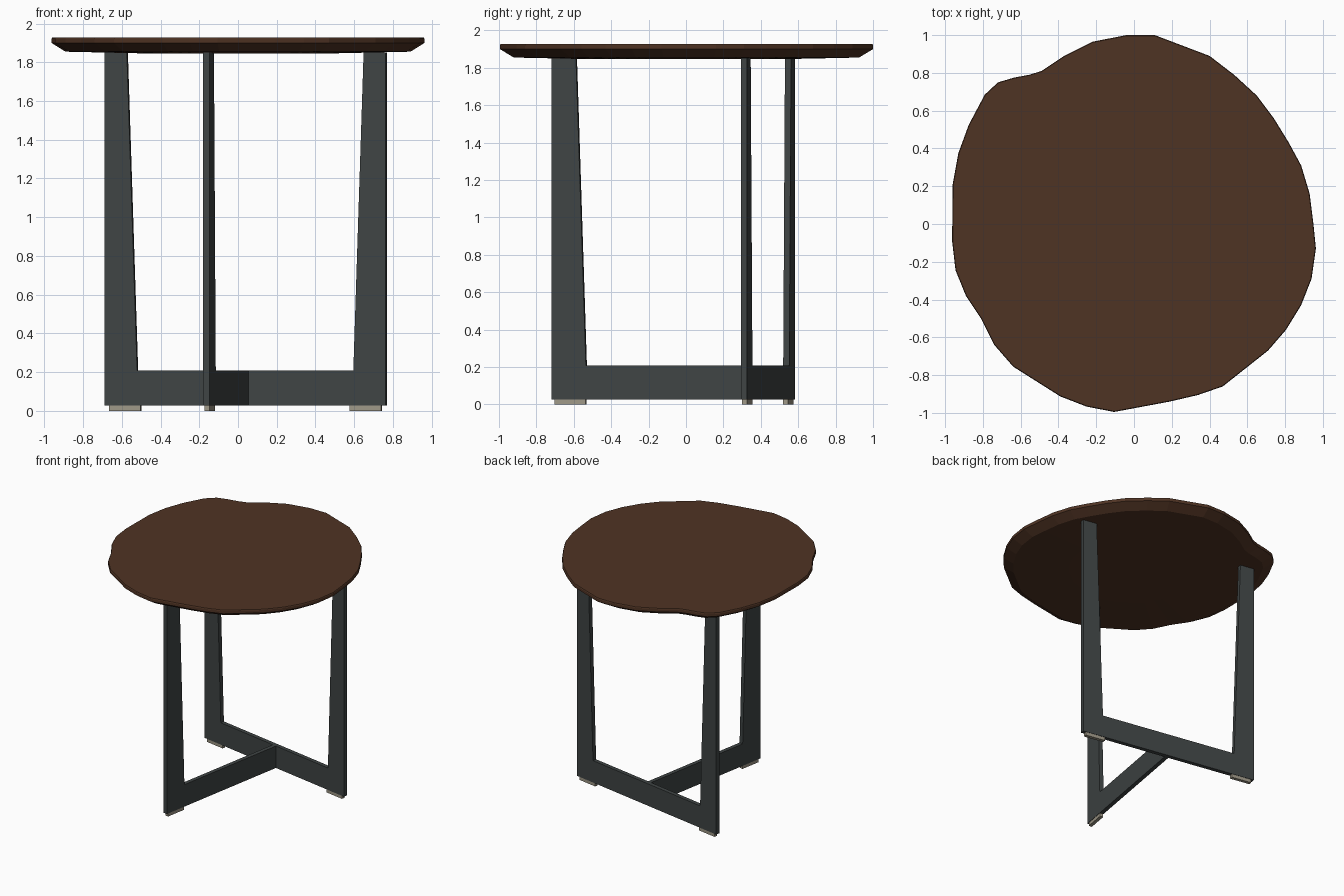
import bpy, bmesh, math
from mathutils import Vector, Matrix

if "Cube" in bpy.data.objects:
    bpy.data.objects.remove(bpy.data.objects["Cube"])

A = math.radians(10)                      # frame is turned about z
CENTRE = Matrix.Translation((0.04, 0.4375, 0)) @ Matrix.Rotation(-A, 4, 'Z')
T = 0.033                                 # steel plate thickness
Z0, ZR, Z1 = 0.027, 0.208, 1.852          # frame bottom, rail top, leg top


def material(name, rgb):
    m = bpy.data.materials.new(name)
    m.diffuse_color = (*rgb, 1)
    m.use_nodes = True
    m.node_tree.nodes["Principled BSDF"].inputs["Base Color"].default_value = m.diffuse_color
    return m


wood = material("dark_wood", (0.078, 0.033, 0.017))
steel = material("charcoal_steel", (0.05, 0.058, 0.058))
pad = material("beige_pad", (0.34, 0.31, 0.24))


def finish(name, bm, mat):
    bmesh.ops.recalc_face_normals(bm, faces=bm.faces)
    me = bpy.data.meshes.new(name)
    bm.to_mesh(me)
    bm.free()
    me.materials.append(mat)
    ob = bpy.data.objects.new(name, me)
    bpy.context.collection.objects.link(ob)
    return ob


def plate(name, profile, thick, matrix, mat):
    """Extrude an (x, z) profile symmetrically along local y."""
    bm = bmesh.new()
    f = bm.faces.new([bm.verts.new((x, -thick / 2, z)) for x, z in profile])
    r = bmesh.ops.extrude_face_region(bm, geom=[f])
    bmesh.ops.translate(bm, vec=(0, thick, 0),
                        verts=[v for v in r['geom'] if isinstance(v, bmesh.types.BMVert)])
    bm.transform(matrix)
    return finish(name, bm, mat)


def box(x0, x1, z0, z1):
    return [(x0, z0), (x1, z0), (x1, z1), (x0, z1)]


# rear U-shaped frame with tapered legs
H = 0.737
plate("rear_frame", [(-H, Z0), (H, Z0), (H, Z1), (H - 0.116, Z1), (H - 0.17, ZR),
                     (-H + 0.17, ZR), (-H + 0.116, Z1), (-H, Z1)], T, CENTRE, steel)

# front L-shaped frame, square to the rear one
L = 1.172
FRONT = CENTRE @ Matrix.Rotation(-math.pi / 2, 4, 'Z')
plate("front_frame", [(T / 2, Z0), (L, Z0), (L, Z1), (L - 0.133, Z1),
                      (L - 0.187, ZR), (T / 2, ZR)], T, FRONT, steel)

# foot pads
for name, m, x0, x1 in (("left_foot_pad", CENTRE, -H + 0.022, -H + 0.187),
                        ("right_foot_pad", CENTRE, H - 0.19, H - 0.025),
                        ("front_foot_pad", FRONT, L - 0.185, L - 0.017)):
    plate(name, box(x0, x1, 0.0, Z0), 0.027, m, pad)

# organic table top: rings from the top edge round to the underside
outline = [(-.04, 1), (.11, 1), (.4, .89), (.53, .79), (.65, .68), (.74, .56), (.82, .43),
           (.885, .31), (.93, .16), (.95, 0), (.963, -.13), (.94, -.29), (.885, -.43),
           (.805, -.56), (.71, -.67), (.47, -.86), (.34, -.905), (.19, -.94), (-.105, -.995),
           (-.25, -.967), (-.39, -.913), (-.64, -.755), (-.74, -.64), (-.81, -.5),
           (-.89, -.38), (-.945, -.245), (-.963, -.09), (-.96, .21), (-.93, .375),
           (-.875, .525), (-.79, .685), (-.72, .75), (-.635, .775), (-.555, .79),
           (-.49, .81), (-.37, .89), (-.22, .965)]
bm = bmesh.new()
rings = [[bm.verts.new((x * s, y * s, z)) for x, y in outline]
         for s, z in ((0.996, 1.928), (1, 1.922), (1, 1.9), (0.925, 1.855), (0.5, 1.846))]
n = len(outline)
for a, b in zip(rings, rings[1:]):
    for i in range(n):
        bm.faces.new((a[i], a[(i + 1) % n], b[(i + 1) % n], b[i]))
bm.faces.new(rings[0])
bm.faces.new(rings[-1])
finish("table_top", bm, wood)
